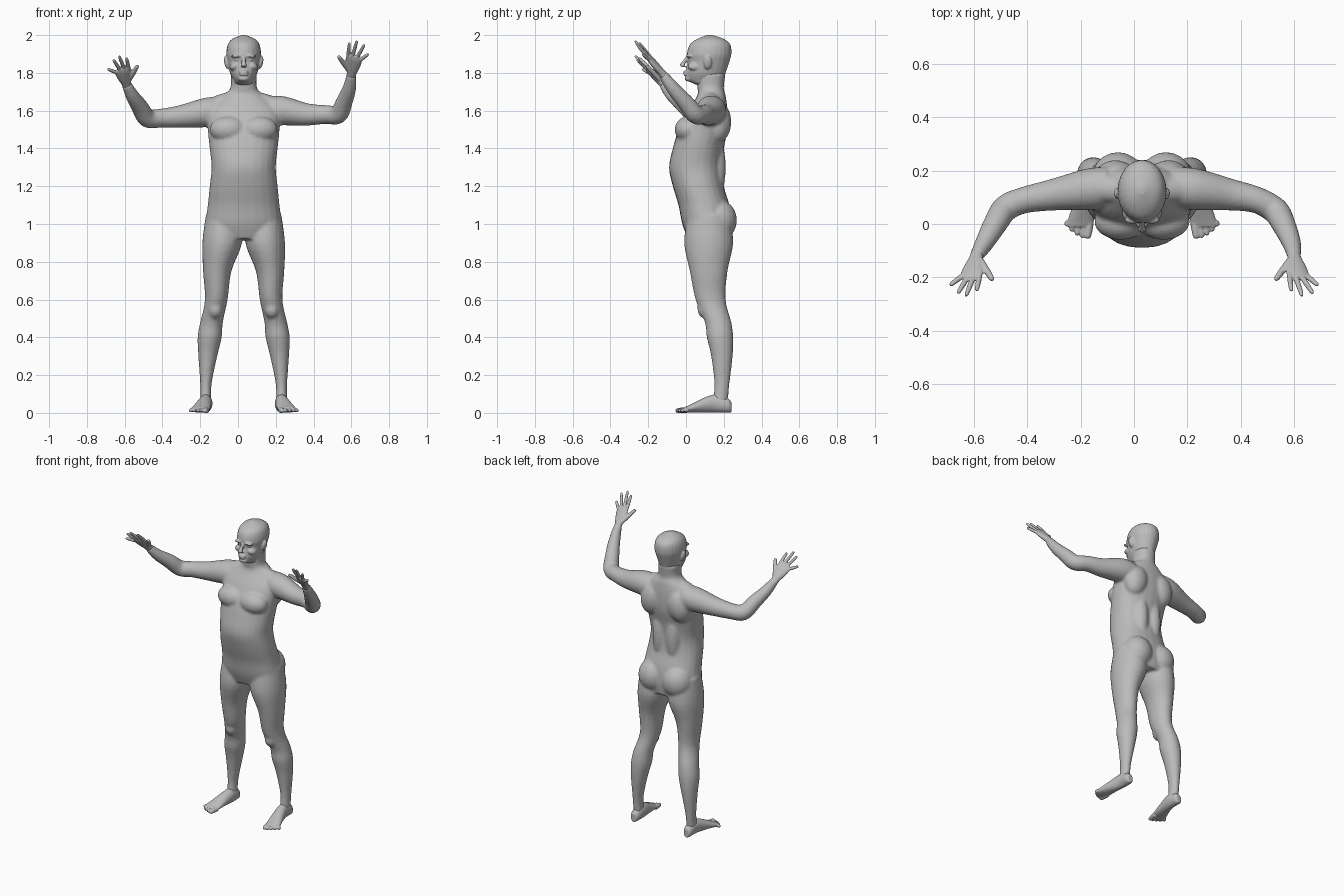
import bpy, bmesh, math
from mathutils import Vector, Matrix

cube = bpy.data.objects.get("Cube")
if cube:
    bpy.data.objects.remove(cube)

MIDLINE = .03
ACROSS, BACKWARD, UPWARD = Vector((1, 0, 0)), Vector((0, 1, 0)), Vector((0, 0, 1))
GREY = (.5, .5, .5, 1)
skin = bpy.data.materials.new("plain_grey")
skin.use_nodes = True
skin.diffuse_color = GREY
skin.node_tree.nodes["Principled BSDF"].inputs["Base Color"].default_value = GREY


def spline(rows, steps=4):
    """Catmull-Rom curve through rows of numbers."""
    rows = [Vector(row) for row in rows]
    padded = [rows[0], *rows, rows[-1]]
    curve = []
    for before, start, end, after in zip(padded, padded[1:], padded[2:], padded[3:]):
        leaving, arriving = (end - before) / 2, (after - start) / 2
        for step in range(steps):
            t = step / steps
            bend = (end - start) * 3 - leaving * 2 - arriving
            twist = (start - end) * 2 + leaving + arriving
            curve.append(start + leaving * t + bend * t ** 2 + twist * t ** 3)
    return curve + [rows[-1]]


def loft(bm, rows, wide=ACROSS, axis=None, power=2, sides=24):
    """Skin elliptical rings; each row is x, y, z, half width, half depth."""
    rows = spline(rows)
    mids = [Vector(row[:3]) for row in rows]
    rings = []
    for i, row in enumerate(rows):
        along = axis or (mids[min(i + 1, len(mids) - 1)] - mids[max(i - 1, 0)]).normalized()
        width_dir = (wide - along * wide.dot(along)).normalized()
        depth_dir = along.cross(width_dir)
        ring = []
        for k in range(sides):
            angle = math.tau * k / sides
            u, v = (math.copysign(abs(value) ** (2 / power), value)
                    for value in (math.cos(angle), math.sin(angle)))
            ring.append(bm.verts.new(mids[i] + width_dir * u * row[3] + depth_dir * v * row[4]))
        rings.append(ring)
    for lower, upper in zip(rings, rings[1:]):
        for k in range(sides):
            n = (k + 1) % sides
            bm.faces.new((lower[k], lower[n], upper[n], upper[k]))
    bm.faces.new(reversed(rings[0]))
    bm.faces.new(rings[-1])


def blob(bm, centre, radii, tilt=0):
    matrix = (Matrix.Translation(centre) @ Matrix.Rotation(tilt, 4, 'Y')
              @ Matrix.Diagonal((*radii, 1)))
    bmesh.ops.create_uvsphere(bm, u_segments=20, v_segments=12, radius=1, matrix=matrix)


def digit(bm, base, tip, radius, wide=ACROSS):
    """Finger or toe with a rounded tip."""
    base, tip = Vector(base), Vector(tip)
    loft(bm, [(*base.lerp(tip, t), radius * taper, radius * taper)
              for t, taper in ((0, 1), (.5, 1), (.9, .8), (1, .4))], wide, sides=12)


def finish(name, bm, voxel, smoothing):
    """Fuse the overlapping volumes into one soft skin."""
    bmesh.ops.recalc_face_normals(bm, faces=bm.faces)
    mesh = bpy.data.meshes.new(name)
    bm.to_mesh(mesh)
    bm.free()
    mesh.materials.append(skin)
    part = bpy.data.objects.new(name, mesh)
    bpy.context.collection.objects.link(part)
    fuse = part.modifiers.new("fuse", 'REMESH')
    fuse.mode, fuse.voxel_size, fuse.use_smooth_shade = 'VOXEL', voxel, True
    soften = part.modifiers.new("soften", 'SMOOTH')
    soften.factor, soften.iterations = .5, smoothing


def upright(rows):
    """Turn height, half width, front and back into ring rows on the midline."""
    return [(MIDLINE, (front + back) / 2, height, width, (back - front) / 2)
            for height, width, front, back in rows]


def beside(side, offset, y, z):
    return (MIDLINE + side * offset, y, z)


# Torso and neck
body = bmesh.new()
loft(body, upright([
    (.92, .17, .01, .23), (1, .2, -.02, .24), (1.1, .19, -.04, .23), (1.2, .18, -.07, .2),
    (1.3, .17, -.09, .19), (1.4, .18, -.07, .2), (1.5, .19, -.04, .22), (1.6, .19, .01, .22),
    (1.68, .11, .06, .21), (1.72, .07, .06, .2), (1.8, .07, .05, .21)]), axis=UPWARD, power=2.2)

for side in (-1, 1):
    # Chest, shoulder blade, back muscle, buttock, shoulder slope, kneecap
    blob(body, beside(side, .08, .01, 1.5), (.1, .07, .07))
    blob(body, beside(side, .1, .17, 1.54), (.08, .07, .11), -side * .2)
    blob(body, beside(side, .05, .16, 1.3), (.05, .05, .17))
    blob(body, beside(side, .09, .17, 1.02), (.1, .1, .11))
    blob(body, beside(side, .11, .13, 1.65), (.11, .05, .04), side * .3)
    blob(body, beside(side, .15, .1, .55), (.04, .04, .05))
    # Leg
    loft(body, [(*beside(side, offset, y, z), width, depth) for offset, y, z, width, depth in (
        (.11, .12, 1.05, .09, .11), (.114, .12, .9, .105, .13), (.14, .12, .75, .075, .1),
        (.145, .13, .6, .06, .08), (.17, .17, .48, .06, .07), (.18, .18, .4, .064, .07),
        (.19, .19, .3, .05, .057), (.2, .19, .15, .03, .04), (.2, .18, .05, .03, .04))],
        axis=UPWARD)

# Arms, from inside the shoulder to the wrist
arm_radii = (.075, .078, .06, .05, .05, .045, .036, .026)
arms = {
    "right": ((-.09, .14, 1.6), (-.17, .13, 1.59), (-.3, .11, 1.57), (-.41, .09, 1.56),
              (-.48, .06, 1.56), (-.52, 0, 1.62), (-.56, -.07, 1.68), (-.59, -.12, 1.74)),
    "left": ((.15, .14, 1.6), (.23, .13, 1.6), (.36, .11, 1.58), (.46, .09, 1.58),
             (.53, .05, 1.58), (.56, 0, 1.64), (.59, -.07, 1.72), (.6, -.12, 1.79))}
for path in arms.values():
    loft(body, [(*point, radius, radius) for point, radius in zip(path, arm_radii)], wide=UPWARD)
finish("body", body, .008, 8)

# Hands: fingertips from little finger to index, then the thumb
fingertips = {
    "right": ((-.69, -.23, 1.82), (-.66, -.26, 1.87), (-.63, -.27, 1.89), (-.59, -.25, 1.88),
              (-.53, -.21, 1.84)),
    "left": ((.69, -.23, 1.9), (.67, -.26, 1.95), (.63, -.27, 1.97), (.59, -.25, 1.96),
             (.53, -.21, 1.89))}
for name, points in fingertips.items():
    hand = bmesh.new()
    points = [Vector(point) for point in points]
    wrist = Vector(arms[name][-1])
    reach = points[2] - wrist
    spread = points[3] - points[0]
    spread = (spread - spread.project(reach)).normalized()
    loft(hand, [(*(wrist + reach * t), width, depth) for t, width, depth in (
        (-.1, .025, .024), (.05, .026, .02), (.25, .038, .018), (.45, .044, .015),
        (.56, .036, .01))], wide=spread)
    for k, tip in enumerate(points[:4]):
        knuckle = wrist + reach * .47 + spread * (k - 1.5) * .022
        digit(hand, knuckle, tip, .01, spread)
    digit(hand, wrist + reach * .12 + spread * .02, points[4], .013, reach)
    finish(name + "_hand", hand, .004, 2)

# Feet, with toes shortening outward from the big one
for side, name in ((-1, "right_foot"), (1, "left_foot")):
    foot = bmesh.new()
    loft(foot, [(*beside(side, offset, y, z), width, z - .002) for offset, y, z, width in (
        (.2, .24, .03, .018), (.2, .22, .04, .03), (.2, .16, .05, .035), (.21, .1, .042, .04),
        (.23, .01, .02, .05), (.235, -.01, .016, .045))], axis=-BACKWARD)
    for k in range(5):
        digit(foot, beside(side, .195 + k * .02, .01, .015),
              beside(side, .205 + k * .02, -.055 + .003 * k * k, .012), .011 if k else .015)
    finish(name, foot, .004, 3)

# Head and face
head = bmesh.new()
loft(head, upright([
    (1.735, .05, .06, .18), (1.76, .055, .01, .2), (1.8, .073, 0, .21), (1.86, .085, .01, .23),
    (1.9, .092, .005, .24), (1.95, .084, .02, .235), (1.98, .06, .06, .2), (2, .01, .11, .14)]),
    axis=UPWARD)
# Nose, lips, chin
loft(head, [(MIDLINE, y, z, width, .013) for y, z, width in (
    (.012, 1.885, .009), (-.008, 1.86, .011), (-.02, 1.842, .016), (-.008, 1.83, .016))],
    axis=-UPWARD)
for z in (1.793, 1.806):
    blob(head, (MIDLINE, -.002, z), (.026, .013, .007))
blob(head, (MIDLINE, .015, 1.77), (.03, .022, .016))
for side in (-1, 1):
    # Brow, eye, cheek, ear
    blob(head, beside(side, .035, .017, 1.89), (.032, .017, .009), side * .1)
    blob(head, beside(side, .035, .028, 1.87), (.015, .014, .009))
    blob(head, beside(side, .046, .045, 1.835), (.03, .036, .022), side * .4)
    blob(head, beside(side, .09, .115, 1.855), (.013, .022, .036), side * .2)
finish("head", head, .005, 3)
